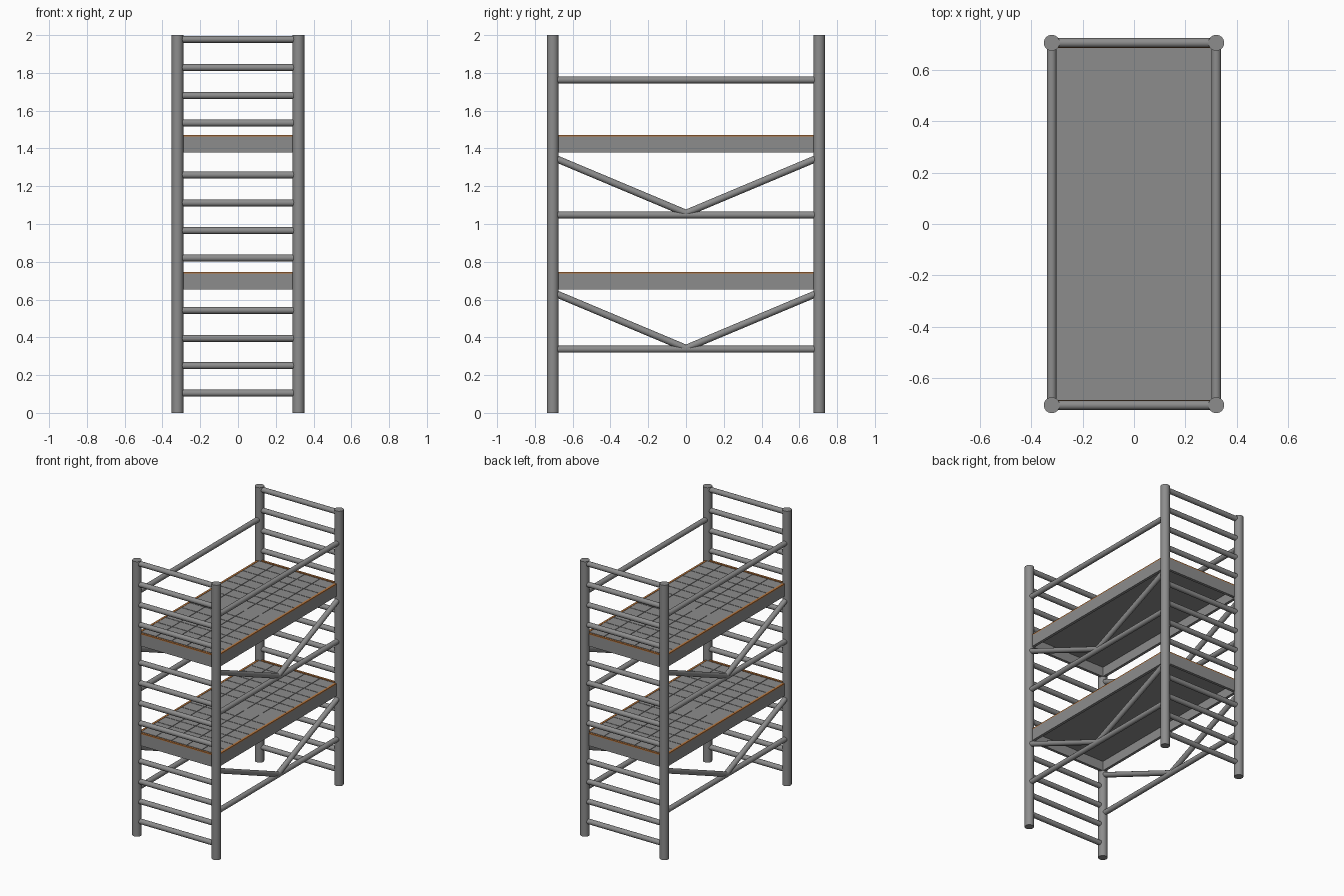
import bpy, bmesh
from mathutils import Vector

if "Cube" in bpy.data.objects:
    bpy.data.objects.remove(bpy.data.objects["Cube"])


def material(name, rgb):
    m = bpy.data.materials.new(name)
    m.diffuse_color = (*rgb, 1)
    m.use_nodes = True
    m.node_tree.nodes["Principled BSDF"].inputs["Base Color"].default_value = m.diffuse_color
    return m


GREY = material("steel grey", (0.265, 0.265, 0.265))
ORANGE = material("orange trim", (0.5, 0.19, 0.05))

PX, PY = 0.32, 0.705       # post centres
POST_R, TUBE_R = 0.031, 0.0185


def tube(name, a, b, r, sides=20):
    a, b = Vector(a), Vector(b)
    d = b - a
    bpy.ops.mesh.primitive_cylinder_add(vertices=sides, radius=r, depth=d.length,
                                        location=(a + b) / 2)
    o = bpy.context.object
    o.name = name
    o.rotation_euler = d.to_track_quat('Z', 'Y').to_euler()
    o.data.materials.append(GREY)
    bpy.ops.object.shade_smooth_by_angle()
    return o


def boxes(name, spans, mat):
    """One object made of boxes given as (low corner, high corner)."""
    bm = bmesh.new()
    for lo, hi in spans:
        lo, hi = Vector(lo), Vector(hi)
        vs = bmesh.ops.create_cube(bm, size=1)["verts"]
        for v in vs:
            v.co = (lo + hi) / 2 + v.co * (hi - lo)
    me = bpy.data.meshes.new(name)
    bm.to_mesh(me)
    bm.free()
    o = bpy.data.objects.new(name, me)
    bpy.context.collection.objects.link(o)
    me.materials.append(mat)
    return o


def ring(z0, z1, x, y, t):
    """Four boards around a rectangle."""
    out = []
    for s in (-1, 1):
        xa, xb = sorted((s * x, s * (x - t)))
        ya, yb = sorted((s * y, s * (y - t)))
        out.append(((xa, -y, z0), (xb, y, z1)))
        out.append(((-x + t, ya, z0), (x - t, yb, z1)))
    return out


# corner posts
for sx in (-1, 1):
    for sy in (-1, 1):
        tube("corner_post", (sx * PX, sy * PY, 0), (sx * PX, sy * PY, 2), POST_R, 28)

# ladder rungs at both ends
rungs = (0.105, 0.25, 0.395, 0.543, 0.82, 0.965, 1.112, 1.26, 1.535, 1.68, 1.828, 1.978)
for sy in (-1, 1):
    for z in rungs:
        tube("ladder_rung", (-PX, sy * PY, z), (PX, sy * PY, z), TUBE_R)

# side rails and V braces
for sx in (-1, 1):
    x = sx * PX
    for z in (0.337, 1.048, 1.763):
        tube("side_rail", (x, -PY, z), (x, PY, z), TUBE_R)
    for z in (0.342, 1.057):
        for sy in (-1, 1):
            tube("diagonal_brace", (x, 0, z), (x, sy * PY, z + 0.296), TUBE_R)

# decks: hollow frame, thin orange rim, tiled floor
DX, DY, WALL, RIM = 0.32, 0.7, 0.02, 0.015
IX, IY = DX - RIM, DY - RIM
TX, TY = 0.308, 0.677      # tiled area
COLS, ROWS, MID, GAP = 5, 7, 0.022, 0.004
for top in (0.745, 1.47):
    boxes("deck_frame", ring(top - 0.092, top - 0.008, DX, DY, WALL), GREY)
    boxes("deck_rim", ring(top - 0.008, top, DX, DY, RIM), ORANGE)
    boxes("deck_panel", [((-IX, -IY, top - 0.022), (IX, IY, top - 0.007))], GREY)
    w, h = 2 * TX / COLS, (TY - MID) / ROWS
    tiles = [((-IX, -MID, top - 0.012), (IX, MID, top - 0.002))]
    for s in (-1, 1):
        for c in range(COLS):
            for r in range(ROWS):
                x0 = max(-TX + c * w + GAP / 2, -IX)
                x1 = min(-TX + (c + 1) * w - GAP / 2, IX)
                gap = 0 if r == 0 else GAP
                ya, yb = sorted((s * (MID + r * h + gap), s * (MID + (r + 1) * h)))
                tiles.append(((x0, ya, top - 0.012), (x1, yb, top - 0.002)))
    boxes("deck_tiles", tiles, GREY)
